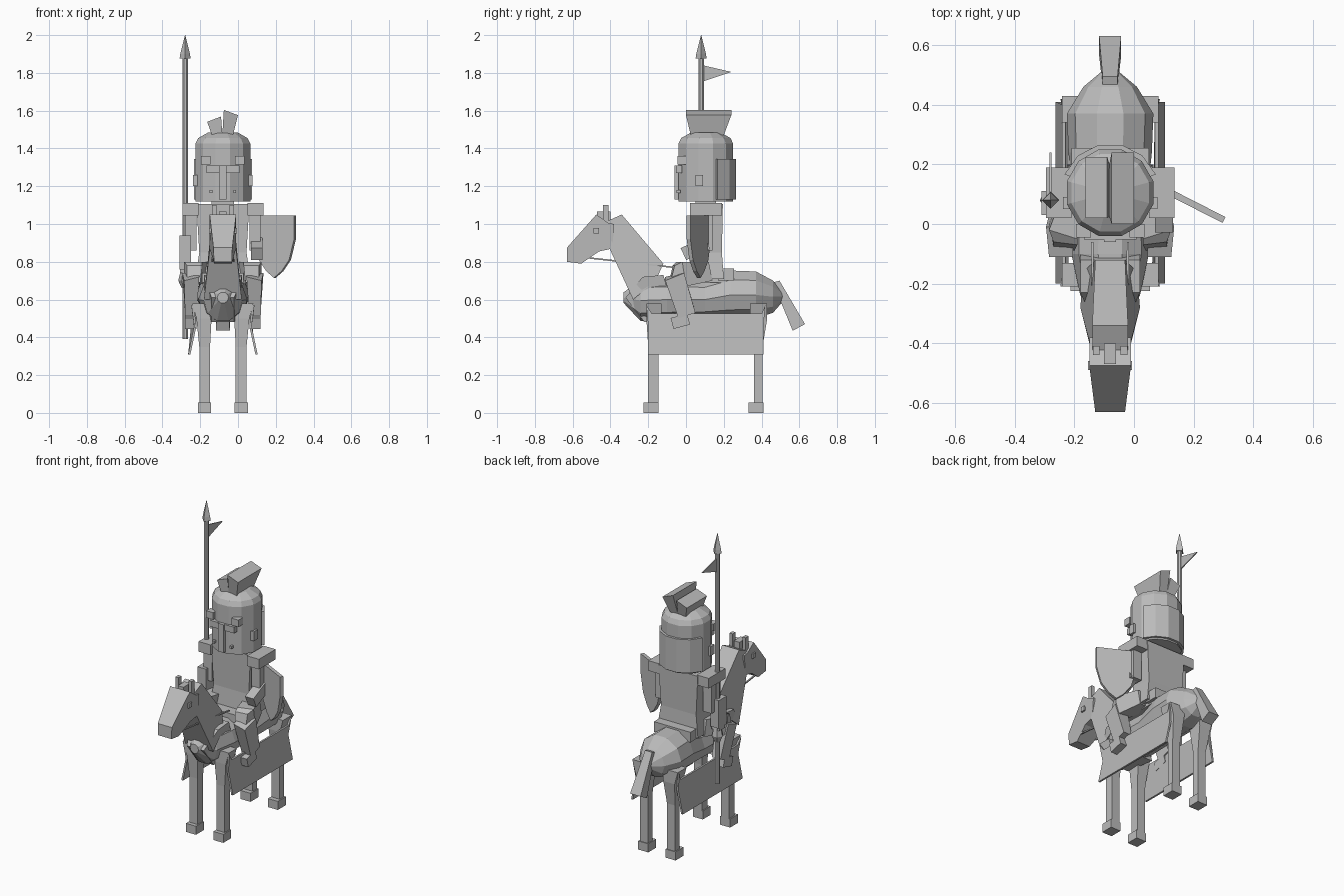
import bpy, bmesh, math
from mathutils import Vector, Matrix, Euler

if "Cube" in bpy.data.objects:
    bpy.data.objects.remove(bpy.data.objects["Cube"])

CX = -0.08  # centre plane of horse and rider
steel = bpy.data.materials.new("plain_grey")
steel.diffuse_color = (0.5, 0.5, 0.5, 1)
steel.use_nodes = True
steel.node_tree.nodes["Principled BSDF"].inputs["Base Color"].default_value = steel.diffuse_color


def finish(name, bm):
    bmesh.ops.recalc_face_normals(bm, faces=bm.faces)
    me = bpy.data.meshes.new(name)
    bm.to_mesh(me)
    bm.free()
    me.materials.append(steel)
    ob = bpy.data.objects.new(name, me)
    bpy.context.collection.objects.link(ob)
    return ob


def loft(name, rings, closed=False):
    """Skin equal-length rings; cap the ends, or join last to first."""
    bm = bmesh.new()
    vs = [[bm.verts.new(p) for p in r] for r in rings]
    n = len(vs[0])
    pairs = list(zip(vs, vs[1:])) + ([(vs[-1], vs[0])] if closed else [])
    for a, b in pairs:
        for i in range(n):
            j = (i + 1) % n
            bm.faces.new((a[i], a[j], b[j], b[i]))
    if not closed:
        bm.faces.new(vs[0])
        bm.faces.new(vs[-1])
    return finish(name, bm)


def rect(x0, x1, y0, y1, z):
    return [(x0, y0, z), (x1, y0, z), (x1, y1, z), (x0, y1, z)]


def block(name, x0, x1, y0, y1, z0, z1):
    return loft(name, [rect(x0, x1, y0, y1, z0), rect(x0, x1, y0, y1, z1)])


def tilted(name, centre, size, rot):
    bm = bmesh.new()
    bmesh.ops.create_cube(bm, size=1)
    m = Matrix.Translation(centre) @ Euler([math.radians(a) for a in rot]).to_matrix().to_4x4()
    bmesh.ops.transform(bm, matrix=m @ Matrix.Diagonal((*size, 1)), verts=bm.verts)
    return finish(name, bm)


def side_prism(name, pts):
    """Side outline of (y, z, half width) extruded across the centre plane."""
    return loft(name, [[(CX + s * w, y, z) for y, z, w in pts] for s in (-1, 1)])


def turned(name, x, y, profile, n, phase=0.0):
    """Stack of regular polygons from (z, radius)."""
    return loft(name, [[(x + r * math.cos(2 * math.pi * (i + phase) / n),
                         y + r * math.sin(2 * math.pi * (i + phase) / n), z)
                        for i in range(n)] for z, r in profile])


# Horse body
body = [(-.33, .61, .03, .03), (-.24, .595, .10, .115), (-.1, .60, .13, .115), (.1, .60, .125, .11),
        (.24, .625, .14, .135), (.37, .625, .145, .13), (.46, .615, .09, .09), (.51, .615, .03, .03)]
loft("horse_body", [[(CX + rx * math.cos(math.pi * i / 5), y, zc + rz * math.sin(math.pi * i / 5))
                     for i in range(10)] for y, zc, rx, rz in body])
# Horse chest
loft("horse_chest", [[(CX + s * w * k, y, z) for y, z, w in
                      [(-.32, .61, .06), (-.22, .48, .06), (-.05, .49, .1), (-.12, .73, .1), (-.23, .72, .1)]]
                     for s, k in ((-1, 1), (1, 1))])
# Neck, head, tail
side_prism("horse_neck", [(-.34, 1.05, .06), (-.12, .79, .05), (-.16, .70, .09), (-.28, .60, .10),
                          (-.40, .86, .07), (-.43, 1.01, .06)])
side_prism("horse_head", [(-.475, 1.05, .07), (-.63, .875, .05), (-.63, .80, .047), (-.555, .79, .047),
                          (-.46, .855, .065), (-.39, .87, .07), (-.38, 1.0, .07), (-.41, 1.005, .07)])
side_prism("horse_tail", [(.46, .69, .025), (.495, .70, .025), (.63, .47, .037), (.565, .435, .037)])
# Bridle crown
block("bridle_crown", CX - .02, CX + .02, -.47, -.40, 1.0, 1.065)

for s, side in ((-1, "left"), (1, "right")):
    def X(a, s=s):
        return CX + s * a

    def sblock(name, a, b, y0, y1, z0, z1):
        return block(f"{side}_{name}", X(a), X(b), y0, y1, z0, z1)

    # Horse face details and reins
    sblock("horse_ear", .035, .058, -.44, -.41, .99, 1.10)
    sblock("horse_eye", .055, .074, -.49, -.46, .95, .98)
    a, b = Vector((X(.055), -.51, .82)), Vector((X(.06), -.06, .77))
    loft(f"{side}_rein", [[p + Vector((dx, 0, dz)) for dx, dz in
                           ((-.004, -.004), (.004, -.004), (.004, .004), (-.004, .004))] for p in (a, b)])

    # Horse legs and hooves
    for end, y0, y1, u0, u1, h0, h1 in (("front", -.20, -.145, -.21, -.13, -.225, -.145),
                                        ("rear", .36, .405, .34, .43, .33, .41)):
        loft(f"{side}_{end}_horse_leg", [
            rect(X(.068), X(.125), y0, y1, .04), rect(X(.068), X(.125), y0, y1, .35),
            rect(X(.06), X(.14), u0, u1, .50), rect(X(.05), X(.162), u0, u1, .58)])
        sblock(f"{end}_hoof", .062, .133, h0, h1, 0, .055)

    # Hanging side cloth, flared at the hem
    loft(f"{side}_side_cloth", [
        [(X(.155 + d), -.21, .57), (X(.14 + d), -.20, .46), (X(.172 + d), -.20, .31),
         (X(.172 + d), .41, .31), (X(.14 + d), .41, .46), (X(.155 + d), .42, .57),
         (X(.15 + d), .40, .525), (X(.15 + d), -.18, .525)] for d in (0, .012)])

    # Rider legs
    loft(f"{side}_thigh", [
        [(X(.06), .14, .70), (X(.15), .14, .70), (X(.15), .12, .80), (X(.06), .12, .80)],
        [(X(.12), -.03, .68), (X(.205), 0, .67), (X(.205), -.02, .80), (X(.11), -.05, .80)],
        [(X(.12), -.09, .69), (X(.19), -.08, .70), (X(.19), -.06, .78), (X(.11), -.07, .78)]])
    loft(f"{side}_shin", [
        [(X(.125), -.11, .72), (X(.205), -.11, .70), (X(.215), -.01, .74), (X(.125), -.01, .745)],
        [(X(.14), -.04, .50), (X(.20), -.04, .50), (X(.20), .05, .53), (X(.14), .05, .53)]])
    tilted(f"{side}_foot", (X(.17), -.03, .485), (.06, .09, .06), (15, 0, 0))

    # Shoulder plate and upper arm
    sblock("shoulder_plate", .13, .215, .02, .19, 1.045, 1.11)
    sblock("upper_arm", .14, .20, .05, .14, .86, 1.06)

    # Helmet brow plate, cheek vent and side rivet
    sblock("brow_plate", .065, .115, -.045, .0, 1.315, 1.36)
    sblock("cheek_vent", .055, .07, -.05, -.03, 1.165, 1.18)
    sblock("helmet_rivet", .13, .158, .05, .09, 1.20, 1.26)

# Saddle
block("saddle", CX - .11, CX + .11, -.04, .24, .69, .74)
block("saddle_back", CX - .13, CX + .13, .17, .255, .70, .765)
# Torso and skirt
loft("torso", [rect(CX - .145, CX + .145, .03, .20, .71), rect(CX - .125, CX + .125, .045, .19, .85),
               rect(CX - .14, CX + .14, .04, .195, 1.105)])
block("neck", CX - .06, CX + .06, .05, .16, 1.09, 1.14)

# Forearms: one holds the lance, one holds the shield
tilted("lance_forearm", (-.28, .07, .85), (.06, .08, .18), (0, 0, 0))
tilted("lance_hand", (-.28, .07, .77), (.055, .06, .06), (0, 0, 0))
tilted("shield_forearm", (.10, .05, .87), (.06, .14, .07), (25, 0, 0))

# Helmet
HY = .105
turned("helmet", CX, HY, [(1.12, .15), (1.425, .15), (1.455, .135), (1.485, .08)], 12, .5)
block("visor_upright", CX - .02, CX + .02, -.06, -.02, 1.13, 1.31)
block("visor_crossbar", CX - .088, CX + .088, -.052, -.02, 1.27, 1.31)
# Curved guard round the back of the helmet
guard = []
for i in range(6):
    t = math.radians(22 + 136 * i / 5)
    c, q = math.cos(t), math.sin(t)
    guard.append([(CX + r * c, HY + r * q, z) for r, z in ((.14, 1.13), (.165, 1.13), (.165, 1.345), (.14, 1.345))])
loft("helmet_back_guard", guard)

# Plume: two flared blades leaning apart
for name, x0, x1, y0, y1, top, foot in (("left_plume", -.163, -.09, .02, .225, 1.555, -.11),
                                        ("right_plume", -.075, .0, .0, .24, 1.59, -.055)):
    lean = .014 if foot < -.08 else -.014
    loft(name, [rect(foot - .028, foot + .028, .025, .20, 1.47),
                [(x0, y0, top - lean), (x1, y0, top + lean), (x1, y1, top + lean), (x0, y1, top - lean)]])

# Lance with guard, head and pennant
LX, LY = -.28, .08
turned("lance_shaft", LX, LY, [(.39, .016), (1.9, .016)], 8, .5)
turned("lance_guard", LX, LY, [(.66, .018), (.70, .036), (.77, .02)], 6)
turned("lance_head", LX, LY, [(1.875, .029), (1.90, .026), (2.0, .001)], 4)
loft("pennant", [[(LX + d, .09, 1.84), (LX + d, .24, 1.805), (LX + d, .09, 1.755)] for d in (-.003, .003)])

# Shield: flat plate turned outward, tapering to a point
outline = [(-.12, 1.045), (.12, 1.045), (.12, .92), (.09, .81), (.045, .75), (0, .715),
           (-.045, .75), (-.09, .81), (-.12, .92)]
ang = math.radians(-27)
u, nrm = Vector((math.cos(ang), math.sin(ang), 0)), Vector((math.sin(ang), -math.cos(ang), 0))
loft("shield", [[Vector((.195, .068, z)) + u * a + nrm * d for a, z in outline] for d in (-.011, .011)])
